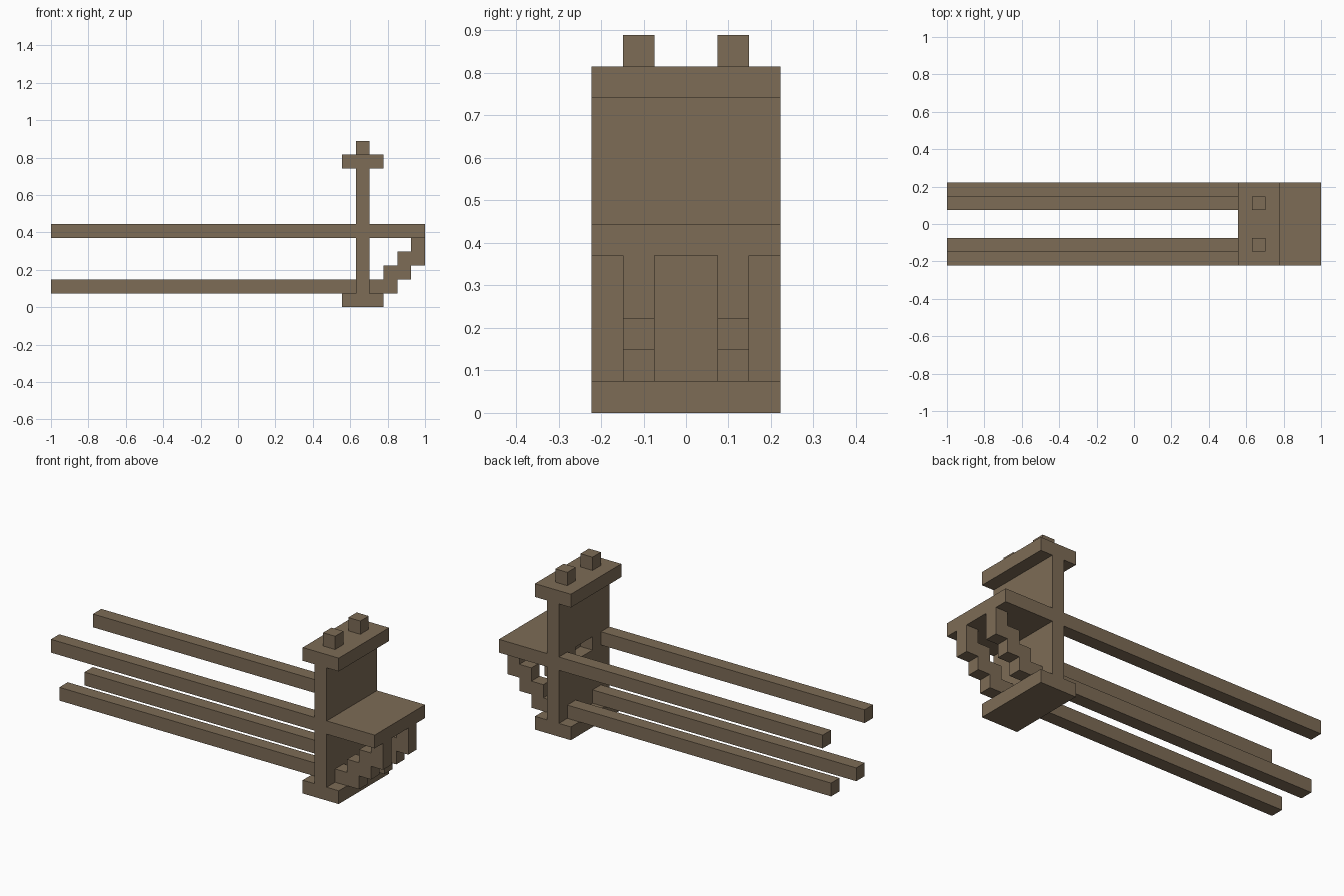
import bpy
import bmesh
from mathutils import Vector

cube = bpy.data.objects.get("Cube")
if cube:
    bpy.data.objects.remove(cube, do_unlink=True)

U = 2 / 27  # one block of the modelling grid

wood = bpy.data.materials.new("brown_wood")
wood.use_nodes = True
COLOUR = (0.205, 0.149, 0.093, 1)
wood.diffuse_color = COLOUR
bsdf = wood.node_tree.nodes["Principled BSDF"]
bsdf.inputs["Base Color"].default_value = COLOUR
bsdf.inputs["Roughness"].default_value = 0.9


def finish(name, bm):
    bmesh.ops.recalc_face_normals(bm, faces=bm.faces)
    mesh = bpy.data.meshes.new(name)
    bm.to_mesh(mesh)
    bm.free()
    mesh.materials.append(wood)
    obj = bpy.data.objects.new(name, mesh)
    bpy.context.collection.objects.link(obj)
    return obj


def box(name, x, y, z):
    """Box from (low, high) ranges in grid blocks."""
    bm = bmesh.new()
    bmesh.ops.create_cube(bm, size=1)
    for v in bm.verts:
        v.co = Vector([((lo + hi) / 2 + c * (hi - lo)) * U
                       for c, (lo, hi) in zip(v.co, (x, y, z))])
    return finish(name, bm)


def extrude_xz(name, points, y):
    """Side profile in grid blocks, extruded across y."""
    bm = bmesh.new()
    face = bm.faces.new([bm.verts.new((px * U, y[0] * U, pz * U)) for px, pz in points])
    new = bmesh.ops.extrude_face_region(bm, geom=[face])["geom"]
    bmesh.ops.translate(bm, vec=(0, (y[1] - y[0]) * U, 0),
                        verts=[g for g in new if isinstance(g, bmesh.types.BMVert)])
    return finish(name, bm)


# Upright panel with a small slot at shelf height
WALL = (8.5, 9.5)
box("foot_plate", (7.5, 10.5), (-3, 3), (0, 1))
box("lower_panel", WALL, (-3, 3), (1, 5))
box("upper_panel", WALL, (-3, 3), (6, 10))
box("top_plate", (7.5, 10.5), (-3, 3), (10, 11))

# Shelf behind the panel
box("shelf", (9.5, 13.5), (-3, 3), (5, 6))

# Stepped bracket profile, climbing to the shelf edge
STEPS = [(9.5, 1), (11.5, 1), (11.5, 2), (12.5, 2), (12.5, 3), (13.5, 3),
         (13.5, 5), (12.5, 5), (12.5, 4), (11.5, 4), (11.5, 3), (10.5, 3),
         (10.5, 2), (9.5, 2)]

# Paired parts on both sides
for side, s in (("front", -1), ("back", 1)):
    inner = sorted((s * 1, s * 2))
    outer = sorted((s * 2, s * 3))
    box(side + "_upper_rail", (-13.5, 9.5), outer, (5, 6))
    box(side + "_panel_block", WALL, inner, (5, 6))
    box(side + "_lower_rail", (-13.5, 8.5), inner, (1, 2))
    box(side + "_top_knob", WALL, inner, (11, 12))
    extrude_xz(side + "_stepped_bracket", STEPS, inner)
